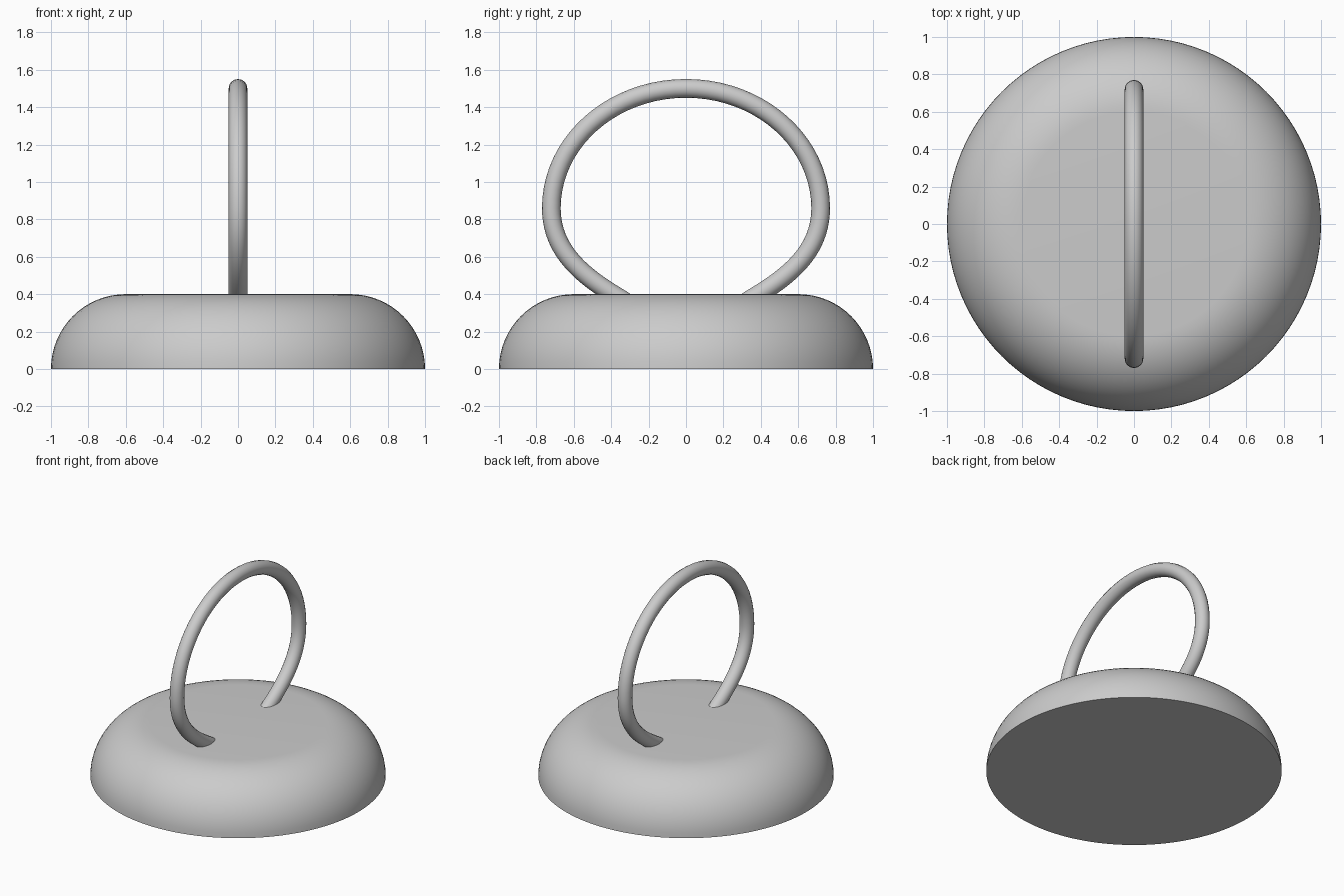
import bpy
import bmesh
import math

default = bpy.data.objects.get("Cube")
if default:
    bpy.data.objects.remove(default, do_unlink=True)

grey = bpy.data.materials.new("plain grey")
grey.use_nodes = True
colour = (0.6, 0.6, 0.6, 1)
grey.diffuse_color = colour
grey.node_tree.nodes["Principled BSDF"].inputs["Base Color"].default_value = colour


def finish(obj):
    bpy.ops.object.select_all(action="DESELECT")
    obj.select_set(True)
    bpy.context.view_layer.objects.active = obj
    if obj.type == "CURVE":
        bpy.ops.object.convert(target="MESH")
    bpy.ops.object.shade_smooth_by_angle(angle=math.radians(35))


# Base: a quarter-round rim spun about z, with flat top and bottom
ROUND, STEPS, SIDES = 0.4, 16, 96
bm = bmesh.new()
profile = [(0, 0)]
for i in range(STEPS + 1):
    a = math.pi / 2 * i / STEPS
    profile.append((1 - ROUND + ROUND * math.cos(a), ROUND * math.sin(a)))
profile.append((0, ROUND))
verts = [bm.verts.new((r, 0, z)) for r, z in profile]
edges = [bm.edges.new(pair) for pair in zip(verts, verts[1:])]
bmesh.ops.spin(bm, geom=verts + edges, cent=(0, 0, 0), axis=(0, 0, 1),
               angle=math.tau, steps=SIDES, use_duplicate=False)
bmesh.ops.remove_doubles(bm, verts=bm.verts, dist=0.0001)
bmesh.ops.recalc_face_normals(bm, faces=bm.faces)
mesh = bpy.data.meshes.new("round_base")
bm.to_mesh(mesh)
bm.free()
base = bpy.data.objects.new("round_base", mesh)
bpy.context.collection.objects.link(base)
mesh.materials.append(grey)
finish(base)

# Handle: an egg-shaped tube loop whose ends sink into the base
# Each point is (y, z) for the left handle, the point and the right handle
half = [((0.34, 0.37), (0.28, 0.33), (0.24, 0.30)),
        ((0.55, 0.50), (0.39, 0.40), (0.34, 0.37)),
        ((0.72, 1.21), (0.72, 0.86), (0.72, 0.63))]
top = ((0.40, 1.5), (0, 1.5), (-0.40, 1.5))
right = [(c, p, d) for c, p, d in half]
# Order the path from the +y end over the top to the -y end
path = [(d, p, c) for c, p, d in right]
path[2] = (half[2][2], half[2][1], half[2][0])
mirrored = [tuple((-y, z) for y, z in reversed(point)) for point in reversed(path)]
path = path + [top] + mirrored

curve = bpy.data.curves.new("loop_handle", "CURVE")
curve.dimensions = "3D"
curve.resolution_u = 20
curve.bevel_depth = 0.05
curve.bevel_resolution = 6
curve.use_fill_caps = True
spline = curve.splines.new("BEZIER")
spline.bezier_points.add(len(path) - 1)
for point, (before, here, after) in zip(spline.bezier_points, path):
    point.handle_left_type = point.handle_right_type = "FREE"
    point.handle_left = (0, *before)
    point.co = (0, *here)
    point.handle_right = (0, *after)
handle = bpy.data.objects.new("loop_handle", curve)
bpy.context.collection.objects.link(handle)
curve.materials.append(grey)
finish(handle)
